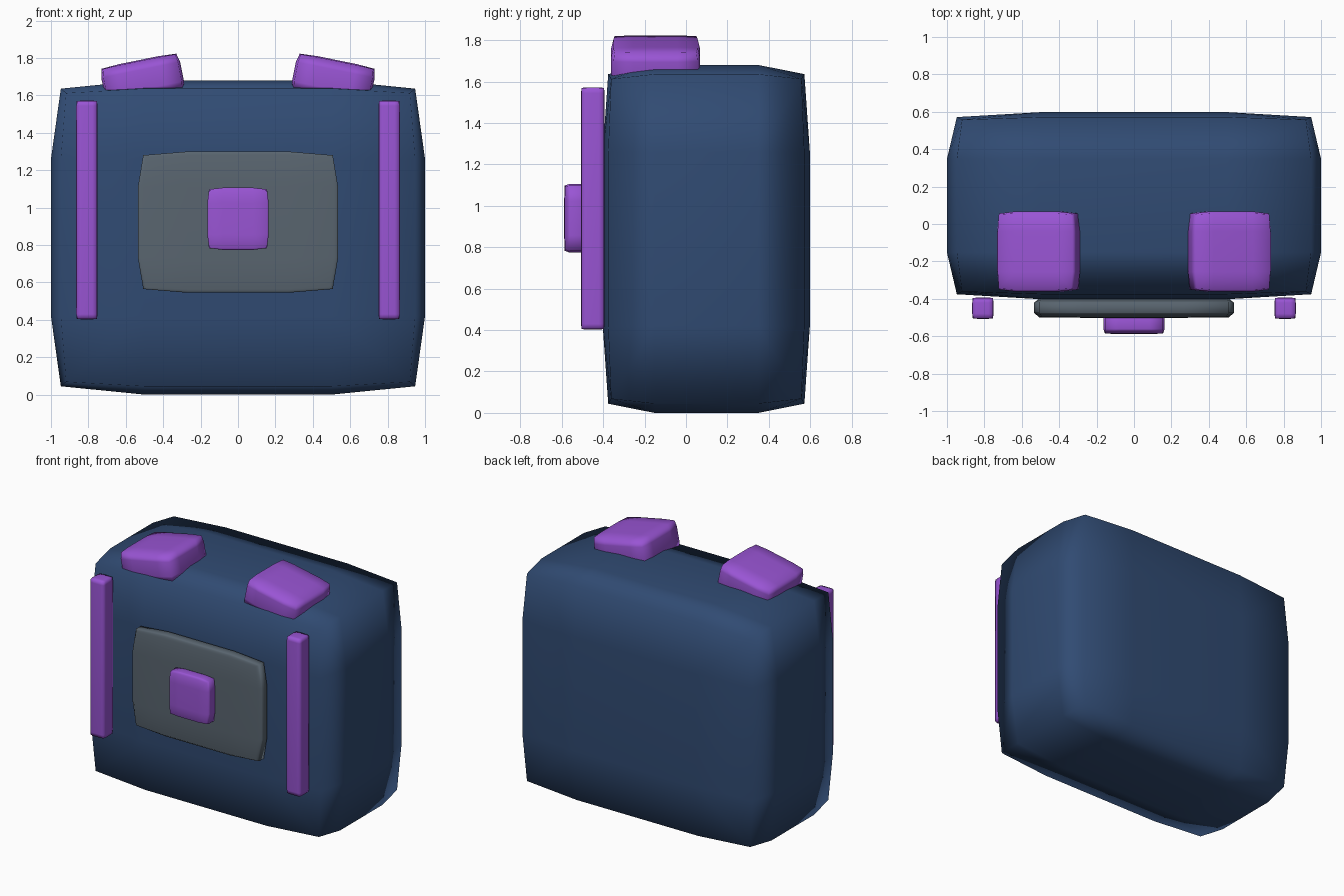
import bpy

if "Cube" in bpy.data.objects:
    bpy.data.objects.remove(bpy.data.objects["Cube"])


def material(name, color):
    m = bpy.data.materials.new(name)
    m.diffuse_color = (*color, 1)
    m.use_nodes = True
    m.node_tree.nodes["Principled BSDF"].inputs["Base Color"].default_value = m.diffuse_color
    return m


NAVY = material("navy", (0.03, 0.07, 0.17))
GREY = material("slate", (0.10, 0.13, 0.16))
PURPLE = material("purple", (0.32, 0.09, 0.66))


def soft_box(name, loc, dims, mat, tilt=0.0, bevel=None):
    """Smooth pillow-like box; the bevel scales with each side unless a real width is given."""
    bpy.ops.mesh.primitive_cube_add(size=1, location=loc, rotation=(0, tilt, 0))
    ob = bpy.context.object
    ob.name = name
    ob.scale = dims
    if bevel:
        bpy.ops.object.transform_apply(location=False, rotation=False, scale=True)
    mod = ob.modifiers.new("soft_edges", 'BEVEL')
    mod.width = bevel or 0.25
    mod.segments = 2
    mod.profile = 0.8
    mod.limit_method = 'NONE'
    bpy.ops.object.shade_smooth()
    ob.data.materials.append(mat)
    return ob


# main bag and front pocket with its buckle
soft_box("bag_body", (0, 0.098, 0.84), (2.0, 1.0, 1.68), NAVY)
soft_box("front_pocket", (0, -0.448, 0.922), (1.07, 0.107, 0.755), GREY)
soft_box("pocket_buckle", (0, -0.535, 0.94), (0.328, 0.107, 0.332), PURPLE)

# mirrored side straps and tilted shoulder pads
for side, s in (("left", -1), ("right", 1)):
    soft_box(side + "_strap", (s * 0.808, -0.45, 0.987), (0.114, 0.114, 1.17),
             PURPLE, bevel=0.028)
    soft_box(side + "_shoulder_pad", (s * 0.51, -0.147, 1.685), (0.43, 0.43, 0.21),
             PURPLE, tilt=s * 0.2)
